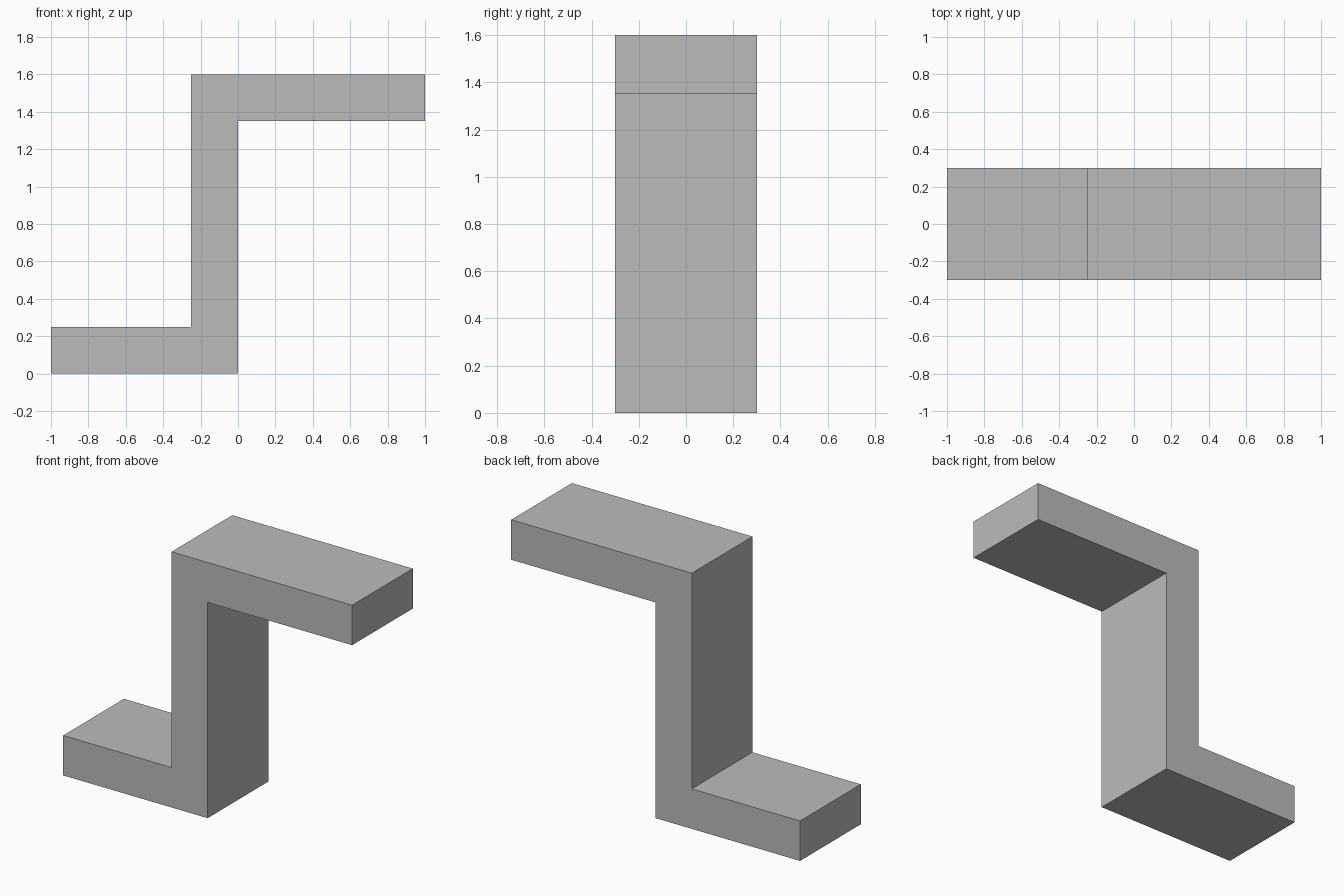
import bpy
import bmesh

cube = bpy.data.objects.get("Cube")
if cube:
    bpy.data.objects.remove(cube, do_unlink=True)

# Plain grey material
grey = bpy.data.materials.new("plain_grey")
grey.use_nodes = True
color = (0.5, 0.5, 0.5, 1)
grey.diffuse_color = color
grey.node_tree.nodes["Principled BSDF"].inputs["Base Color"].default_value = color

# Overall sizes
half_length, half_depth, height, thick = 1.0, 0.3, 1.6, 0.25

# Z-shaped outline: foot to the right, column, arm to the left
outline = [
    (-half_length, 0), (0, 0),
    (0, height - thick), (half_length, height - thick),
    (half_length, height), (-thick, height),
    (-thick, thick), (-half_length, thick),
]

# Extrude the outline through the depth
bm = bmesh.new()
front = bm.faces.new([bm.verts.new((x, -half_depth, z)) for x, z in outline])
extruded = bmesh.ops.extrude_face_region(bm, geom=[front], use_keep_orig=True)
back = [v for v in extruded["geom"] if isinstance(v, bmesh.types.BMVert)]
bmesh.ops.translate(bm, verts=back, vec=(0, 2 * half_depth, 0))
bmesh.ops.recalc_face_normals(bm, faces=bm.faces)

mesh = bpy.data.meshes.new("z_shaped_bracket")
bm.to_mesh(mesh)
bm.free()
mesh.materials.append(grey)
bracket = bpy.data.objects.new("z_shaped_bracket", mesh)
bpy.context.collection.objects.link(bracket)
